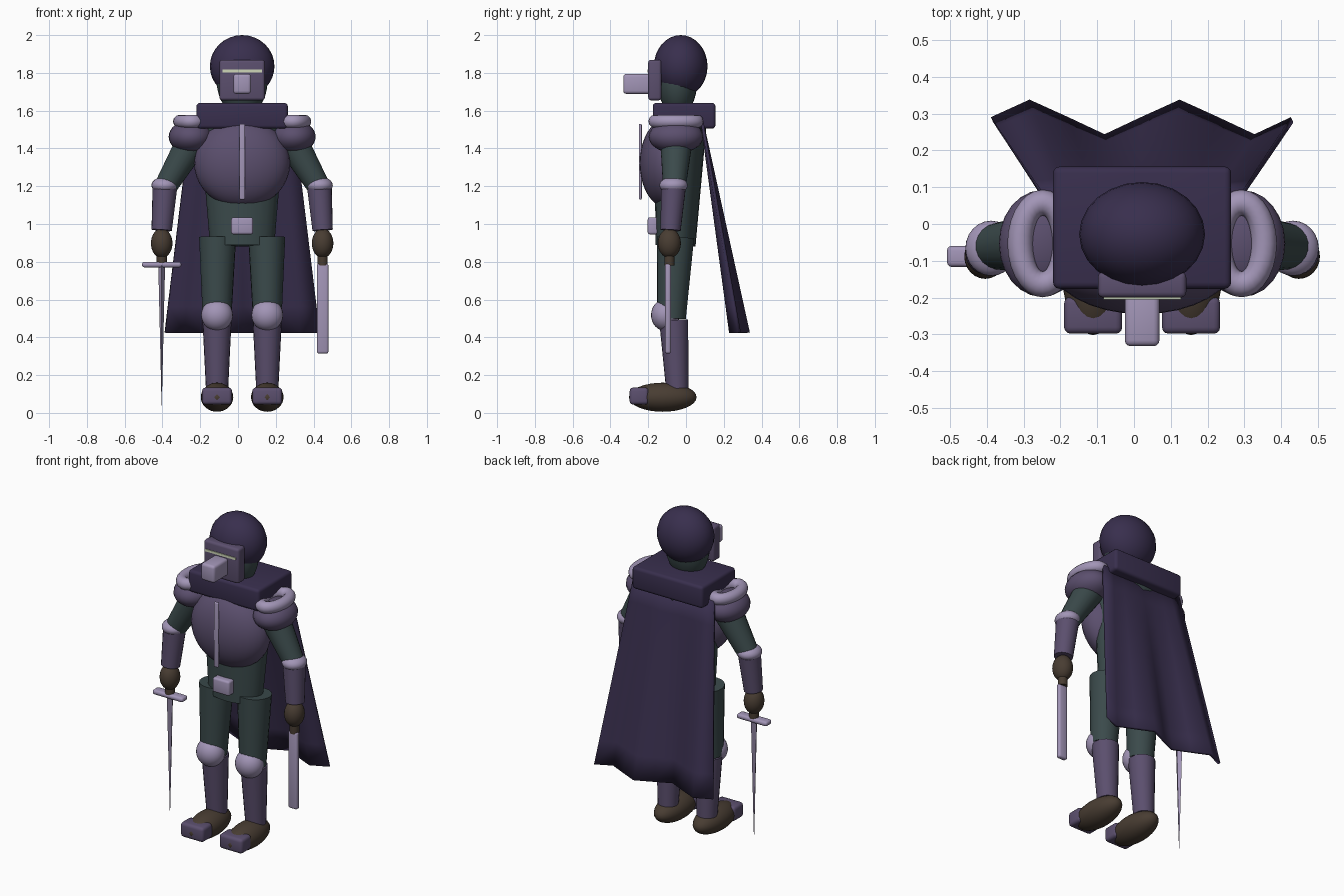
import bpy, bmesh, math
from mathutils import Vector, Matrix

if "Cube" in bpy.data.objects:
    bpy.data.objects.remove(bpy.data.objects["Cube"], do_unlink=True)


def make_material(name, rgb):
    mat = bpy.data.materials.new(name)
    mat.use_nodes = True
    mat.diffuse_color = (*rgb, 1)
    mat.node_tree.nodes["Principled BSDF"].inputs["Base Color"].default_value = (*rgb, 1)
    return mat


LAVENDER = make_material("lavender trim", (0.36, 0.30, 0.47))
PLATE = make_material("purple plate", (0.105, 0.078, 0.155))
CLOTH = make_material("dark purple cloth", (0.04, 0.028, 0.075))
GREEN = make_material("dark green padding", (0.043, 0.068, 0.07))
LEATHER = make_material("brown leather", (0.065, 0.046, 0.032))
GLOW = make_material("pale slit", (0.62, 0.68, 0.48))

CX = 0.022  # the body's own centre line


def finish(name, bm, mat, angle=40):
    bmesh.ops.recalc_face_normals(bm, faces=bm.faces)
    mesh = bpy.data.meshes.new(name)
    bm.to_mesh(mesh)
    bm.free()
    mesh.materials.append(mat)
    ob = bpy.data.objects.new(name, mesh)
    bpy.context.collection.objects.link(ob)
    bpy.ops.object.select_all(action='DESELECT')
    ob.select_set(True)
    bpy.context.view_layer.objects.active = ob
    bpy.ops.object.shade_smooth_by_angle(angle=math.radians(angle))
    return ob


def ball(name, centre, radii, mat, segments=24, rings=16):
    bm = bmesh.new()
    place = Matrix.Translation(centre) @ Matrix.Diagonal((*radii, 1))
    bmesh.ops.create_uvsphere(bm, u_segments=segments, v_segments=rings, radius=1, matrix=place)
    return finish(name, bm, mat)


def box(name, centre, size, mat, bevel=0.012):
    bm = bmesh.new()
    place = Matrix.Translation(centre) @ Matrix.Diagonal((*size, 1))
    bmesh.ops.create_cube(bm, size=1, matrix=place)
    if bevel:
        bmesh.ops.bevel(bm, geom=bm.edges[:], offset=bevel, segments=3, profile=0.5, affect='EDGES')
    return finish(name, bm, mat)


def limb(name, start, end, r_start, r_end, mat, sides=20, depth=1.0):
    """Tapered cylinder from start to end, its section squashed in y by depth."""
    a, b = Vector(start), Vector(end)
    bm = bmesh.new()
    bmesh.ops.create_cone(bm, cap_ends=True, segments=sides, radius1=r_start, radius2=r_end,
                          depth=(b - a).length)
    turn = Vector((0, 0, 1)).rotation_difference(b - a).to_matrix().to_4x4()
    squash = Matrix.Diagonal((1, depth, 1, 1))
    bmesh.ops.transform(bm, matrix=Matrix.Translation((a + b) / 2) @ turn @ squash, verts=bm.verts)
    return finish(name, bm, mat)


def ring(name, centre, radii, thick, mat, around=28, section=12):
    """Elliptical torus lying flat."""
    bm = bmesh.new()
    loops = []
    for i in range(around):
        a = math.tau * i / around
        loop = []
        for j in range(section):
            t = math.tau * j / section
            out = thick * math.cos(t)
            loop.append(bm.verts.new((centre[0] + (radii[0] + out) * math.cos(a),
                                      centre[1] + (radii[1] + out) * math.sin(a),
                                      centre[2] + thick * math.sin(t))))
        loops.append(loop)
    for i in range(around):
        p, q = loops[i], loops[(i + 1) % around]
        for j in range(section):
            k = (j + 1) % section
            bm.faces.new((p[j], q[j], q[k], p[k]))
    return finish(name, bm, mat)


# Head and helmet
ball("head", (CX, -0.045, 1.76), (0.135, 0.105, 0.19), GREEN)
ball("helmet", (CX, -0.028, 1.835), (0.171, 0.142, 0.165), CLOTH)
box("visor", (CX, -0.165, 1.762), (0.24, 0.07, 0.215), PLATE, 0.015)
box("eye_slit", (CX, -0.2, 1.81), (0.21, 0.009, 0.014), GLOW, 0)
box("snout", (CX, -0.255, 1.742), (0.094, 0.154, 0.106), LAVENDER, 0.016)

# Torso
limb("torso", (CX, -0.055, 0.885), (CX, -0.03, 1.54), 0.17, 0.225, GREEN, 24, 0.62)
ball("breastplate", (CX, -0.1, 1.322), (0.254, 0.145, 0.236), PLATE, 32, 20)
box("breastplate_ridge", (CX, -0.242, 1.33), (0.03, 0.016, 0.4), LAVENDER, 0.006)
box("belt_buckle", (CX, -0.175, 0.99), (0.116, 0.056, 0.09), LAVENDER)
box("collar", (CX, -0.01, 1.573), (0.484, 0.332, 0.136), CLOTH, 0.018)

# Arms and legs, one of each per side
for word, s in (("left", 1), ("right", -1)):
    def at(x, y, z):
        return (CX + s * x, y, z)

    ball(word + "_pauldron", at(0.272, -0.053, 1.462), (0.117, 0.145, 0.088), PLATE)
    ring(word + "_pauldron_trim", at(0.27, -0.053, 1.543), (0.061, 0.111), 0.035, LAVENDER)
    limb(word + "_upper_arm", at(0.25, -0.05, 1.46), at(0.41, -0.062, 1.19), 0.088, 0.06, GREEN)
    ball(word + "_elbow_guard", at(0.41, -0.066, 1.205), (0.07, 0.075, 0.045), LAVENDER)
    limb(word + "_forearm", at(0.408, -0.065, 1.21), at(0.426, -0.082, 0.967), 0.066, 0.054, PLATE)
    ball(word + "_hand", at(0.426, -0.088, 0.898), (0.057, 0.061, 0.078), LEATHER)
    limb(word + "_grip", at(0.426, -0.088, 0.78), at(0.426, -0.088, 0.9), 0.027, 0.027, LEATHER)

    limb(word + "_thigh", at(0.13, -0.055, 0.93), at(0.133, -0.077, 0.5), 0.098, 0.076, GREEN)
    ball(word + "_knee_guard", at(0.133, -0.11, 0.518), (0.084, 0.075, 0.084), LAVENDER)
    limb(word + "_shin", at(0.133, -0.065, 0.492), at(0.133, -0.047, 0.13), 0.077, 0.059, PLATE)
    ball(word + "_boot", at(0.133, -0.123, 0.083), (0.086, 0.179, 0.077), LEATHER)
    box(word + "_toe_cap", at(0.133, -0.248, 0.089), (0.158, 0.1, 0.09), PLATE, 0.018)

# Sword in the right hand
HAND_X = 0.426
sword_x = CX - HAND_X
box("sword_guard", (sword_x, -0.088, 0.785), (0.208, 0.057, 0.03), LAVENDER, 0.013)
limb("sword_blade", (sword_x, -0.088, 0.78), (sword_x, -0.088, 0.04), 0.03, 0.001, LAVENDER, 4, 0.6)

# Baton in the left hand
box("baton", (CX + HAND_X, -0.095, 0.552), (0.062, 0.031, 0.476), LAVENDER, 0.012)

# Cape: straight at the collar, folded at the hem
COLS, ROWS = 8, 8
bm = bmesh.new()
grid = []
for r in range(ROWS + 1):
    t = r / ROWS
    row = []
    for c in range(COLS + 1):
        u = c / COLS
        fold = math.sin(4 * math.pi * u)
        x = CX + (u - 0.5) * (0.55 + 0.265 * t)
        y = 0.085 + 0.198 * t + 0.047 * fold * t
        row.append(bm.verts.new((x, y, 1.54 - 1.115 * t)))
    grid.append(row)
for upper, lower in zip(grid, grid[1:]):
    for c in range(COLS):
        bm.faces.new((upper[c], lower[c], lower[c + 1], upper[c + 1]))
cape = finish("cape", bm, CLOTH, 60)
solid = cape.modifiers.new("thickness", 'SOLIDIFY')
solid.thickness = 0.016
solid.offset = 0
